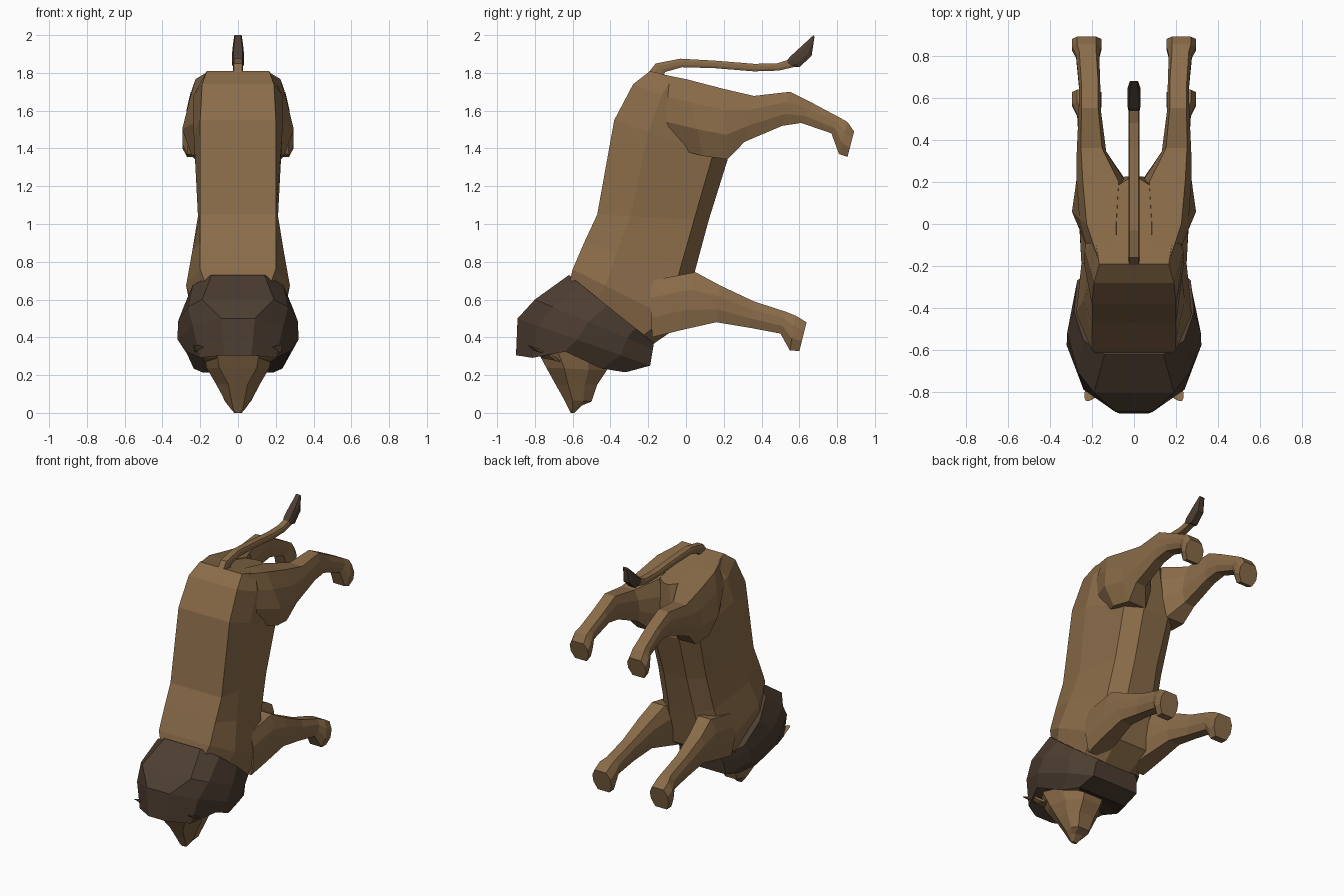
import bpy, bmesh
from mathutils import Vector


def make_material(name, rgb):
    m = bpy.data.materials.new(name)
    m.diffuse_color = (*rgb, 1)
    return m


BROWN = make_material("brown fur", (0.255, 0.148, 0.066))
DARK = make_material("dark mane", (0.074, 0.047, 0.031))


def loft(name, sections, mat, ts=(0, 0.3, 0.7, 1), xc=0.0, side=1):
    """Join rings. Section: (hi y, hi z, lo y, lo z), half widths at ts, x shift, optional z lifts."""
    bm = bmesh.new()
    rings = []
    n = 2 * len(ts)
    for (hy, hz, ly, lz), widths, shift, *extra in sections:
        lifts = extra[0] if extra else (0,) * len(ts)
        hi, lo = Vector((0, hy, hz)), Vector((0, ly, lz))
        half = list(zip(widths, ts, lifts))
        ring = []
        for w, t, lift in half + [(-w, t, l) for w, t, l in reversed(half)]:
            p = hi.lerp(lo, t)
            ring.append(bm.verts.new((side * (xc + shift + w), p.y, p.z + lift)))
        rings.append(ring)
    for a, b in zip(rings, rings[1:]):
        for i in range(n):
            j = (i + 1) % n
            bm.faces.new((a[i], a[j], b[j], b[i]))
    # end caps as strips across the symmetry plane
    for r in (rings[0], rings[-1]):
        for i in range(len(ts) - 1):
            bm.faces.new((r[i], r[i + 1], r[n - 2 - i], r[n - 1 - i]))
    bmesh.ops.recalc_face_normals(bm, faces=bm.faces)
    mesh = bpy.data.meshes.new(name)
    bm.to_mesh(mesh)
    bm.free()
    mesh.materials.append(mat)
    ob = bpy.data.objects.new(name, mesh)
    bpy.context.collection.objects.link(ob)
    return ob


# torso from neck to rump
loft("body", [
    ((-0.62, 0.68, -0.18, 0.36), (0.17, 0.24, 0.22, 0.10), 0),
    ((-0.60, 0.76, -0.02, 0.47), (0.20, 0.275, 0.24, 0.12), 0),
    ((-0.54, 0.90, 0.05, 0.76), (0.20, 0.242, 0.20, 0.10), 0),
    ((-0.47, 1.05, 0.12, 1.02), (0.20, 0.212, 0.19, 0.09), 0),
    ((-0.38, 1.55, 0.22, 1.34), (0.20, 0.235, 0.20, 0.10), 0),
    ((-0.28, 1.74, 0.225, 1.55), (0.19, 0.235, 0.15, 0.04), 0),
    ((-0.19, 1.81, 0.22, 1.708), (0.165, 0.185, 0.10, 0.02), 0),
], BROWN, ts=(0, 0.3, 0.87, 1))

# mane around the head, rim raised over the cheeks, hollow toward the face
loft("mane", [
    ((-0.62, 0.73, -0.17, 0.37), (0.14, 0.24, 0.285, 0.27, 0.15), 0),
    ((-0.80, 0.60, -0.175, 0.34), (0.19, 0.265, 0.318, 0.275, 0.17), 0),
    ((-0.892, 0.50, -0.19, 0.25), (0.09, 0.24, 0.32, 0.265, 0.18), 0),
    ((-0.90, 0.305, -0.32, 0.215), (0.07, 0.20, 0.275, 0.235, 0.19), 0, (0, 0.0, 0.06, 0.0, 0)),
    ((-0.80, 0.34, -0.42, 0.27), (0.05, 0.13, 0.18, 0.15, 0.10), 0, (0, 0.02, 0.05, 0.03, 0)),
], DARK, ts=(0, 0.15, 0.45, 0.78, 1))

# head tapering to the muzzle
loft("head", [
    ((-0.81, 0.37, -0.40, 0.29), (0.12, 0.19, 0.17, 0.08), 0),
    ((-0.74, 0.24, -0.42, 0.225), (0.10, 0.165, 0.14, 0.07), 0),
    ((-0.69, 0.15, -0.47, 0.15), (0.05, 0.115, 0.11, 0.06), 0),
    ((-0.645, 0.07, -0.50, 0.06), (0.035, 0.07, 0.07, 0.045), 0),
    ((-0.62, 0.02, -0.55, 0.04), (0.025, 0.042, 0.042, 0.03), 0),
    ((-0.61, 0.0, -0.59, 0.0), (0.012, 0.02, 0.02, 0.012), 0),
], BROWN)

LEG = (0, 0.3, 0.65, 1)
PAW = (0.045, 0.07, 0.07, 0.045)
for side, label in ((1, "right"), (-1, "left")):
    # ears
    loft("ear_" + label, [
        ((-0.76, 0.29, -0.66, 0.27), (0.03, 0.05, 0.05, 0.03), -0.05),
        ((-0.81, 0.335, -0.72, 0.315), (0.03, 0.045, 0.045, 0.03), 0),
        ((-0.84, 0.36, -0.80, 0.345), (0.008, 0.015, 0.015, 0.008), 0.035),
    ], BROWN, xc=0.185, side=side)

    # hind leg with thigh, hock and paw
    loft("hind_leg_" + label, [
        ((-0.18, 1.803, -0.06, 1.40), (0.04, 0.085, 0.09, 0.05), -0.085),
        ((0.0, 1.767, 0.09, 1.36), (0.07, 0.105, 0.14, 0.09), -0.055),
        ((0.20, 1.715, 0.22, 1.342), (0.085, 0.115, 0.115, 0.07), -0.052),
        ((0.36, 1.678, 0.31, 1.435), (0.05, 0.07, 0.068, 0.04), -0.008),
        ((0.55, 1.70, 0.51, 1.52), (0.04, 0.053, 0.053, 0.035), 0),
        ((0.67, 1.64, 0.61, 1.535), (0.04, 0.05, 0.05, 0.035), 0),
        ((0.82, 1.56, 0.77, 1.48), (0.04, 0.055, 0.055, 0.04), 0.01),
        ((0.855, 1.54, 0.81, 1.37), PAW, 0.015),
        ((0.89, 1.49, 0.855, 1.355), PAW, 0.015),
    ], BROWN, ts=LEG, xc=0.21, side=side)

    # front leg with shoulder and paw
    loft("front_leg_" + label, [
        ((-0.19, 0.70, -0.18, 0.40), (0.06, 0.08, 0.08, 0.06), -0.04),
        ((0.05, 0.745, -0.04, 0.435), (0.05, 0.08, 0.08, 0.06), -0.03),
        ((0.18, 0.675, 0.16, 0.48), (0.045, 0.065, 0.065, 0.045), -0.01),
        ((0.36, 0.59, 0.33, 0.452), (0.035, 0.05, 0.05, 0.035), 0),
        ((0.53, 0.535, 0.50, 0.42), (0.035, 0.055, 0.055, 0.035), 0.005),
        ((0.58, 0.515, 0.55, 0.33), PAW, 0.015),
        ((0.638, 0.48, 0.60, 0.328), PAW, 0.015),
    ], BROWN, ts=LEG, xc=0.21, side=side)

# curved tail
TAIL = (0.022, 0.027, 0.027, 0.022)
loft("tail", [
    ((-0.20, 1.80, -0.13, 1.77), TAIL, 0),
    ((-0.16, 1.85, -0.11, 1.805), TAIL, 0),
    ((-0.03, 1.875, -0.02, 1.83), TAIL, 0),
    ((0.15, 1.865, 0.15, 1.825), TAIL, 0),
    ((0.36, 1.848, 0.36, 1.808), TAIL, 0),
    ((0.48, 1.85, 0.49, 1.812), TAIL, 0),
    ((0.56, 1.875, 0.59, 1.835), (0.02, 0.025, 0.025, 0.02), 0),
], BROWN)

# tail tuft
loft("tail_tuft", [
    ((0.53, 1.86, 0.56, 1.835), (0.02, 0.027, 0.027, 0.02), 0),
    ((0.55, 1.885, 0.60, 1.83), (0.025, 0.032, 0.032, 0.025), 0),
    ((0.61, 1.94, 0.665, 1.89), (0.022, 0.03, 0.03, 0.022), 0),
    ((0.675, 2.0, 0.68, 1.99), (0.014, 0.02, 0.02, 0.014), 0),
], DARK)
